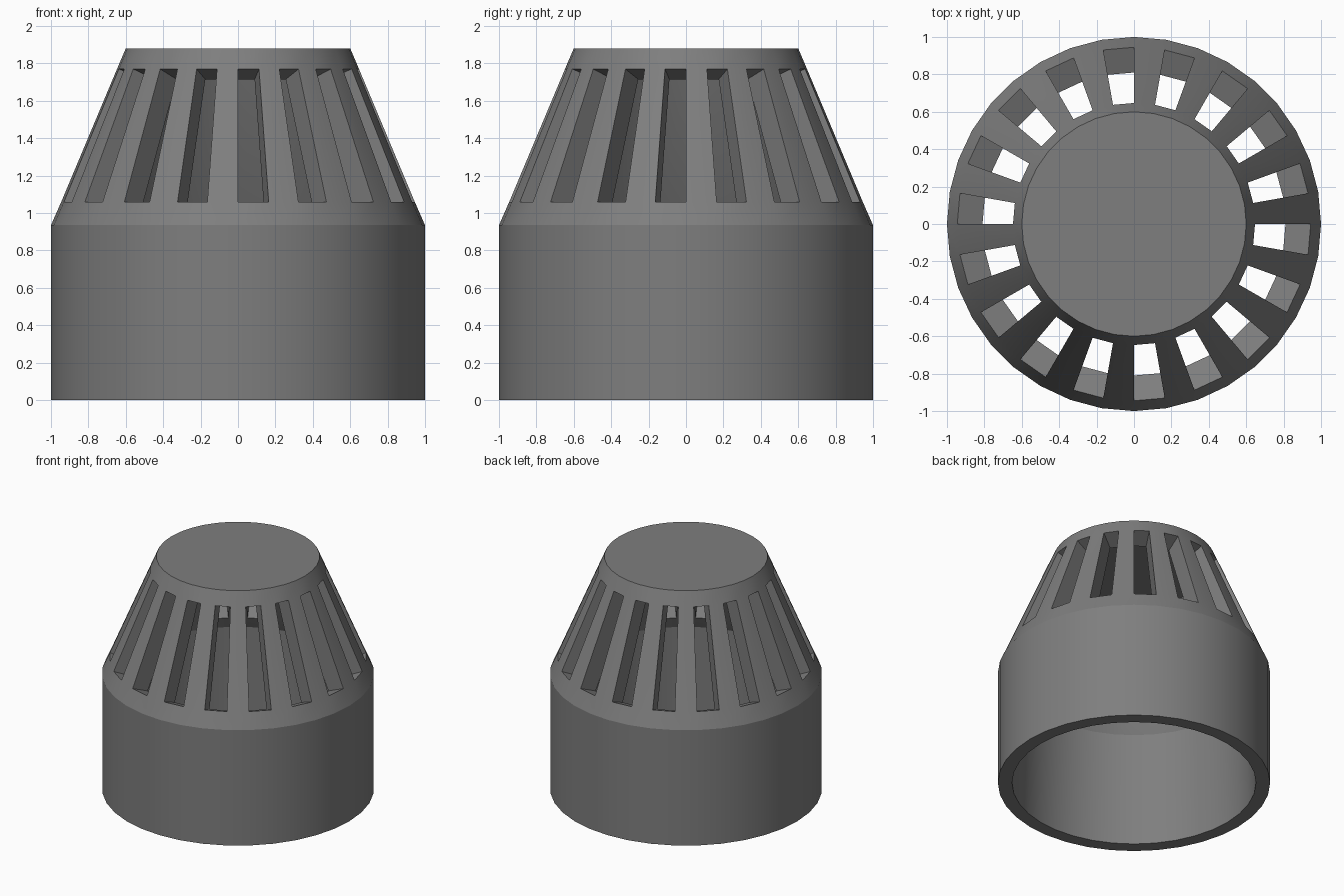
import bpy, bmesh, math

if "Cube" in bpy.data.objects:
    bpy.data.objects.remove(bpy.data.objects["Cube"])

SIDES = 36
# (radius, height) pairs: outer skin and matching inner skin
OUTER = [(1.0, 0.0), (1.0, 0.935), (0.945, 1.06), (0.647, 1.77), (0.6, 1.88)]
INNER = [(0.896, 0.0), (0.865, 0.905), (0.81, 1.005), (0.511, 1.715), (0.49, 1.77)]
SLOT_BAND = 2  # band between profile points 2 and 3 carries the slots


def ring(bm, r, z):
    step = 2 * math.pi / SIDES
    return [bm.verts.new((r * math.cos(i * step), r * math.sin(i * step), z))
            for i in range(SIDES)]


bm = bmesh.new()
outer = [ring(bm, r, z) for r, z in OUTER]
inner = [ring(bm, r, z) for r, z in INNER]

for i in range(SIDES):
    j = (i + 1) % SIDES
    # bottom rim
    bm.faces.new((outer[0][i], inner[0][i], inner[0][j], outer[0][j]))
    for k in range(len(OUTER) - 1):
        o, p = outer[k], outer[k + 1]
        a, b = inner[k], inner[k + 1]
        if k == SLOT_BAND and i % 2 == 1:
            # open slot: floor, top and two side walls
            bm.faces.new((o[i], o[j], a[j], a[i]))
            bm.faces.new((p[j], p[i], b[i], b[j]))
            bm.faces.new((o[i], a[i], b[i], p[i]))
            bm.faces.new((o[j], p[j], b[j], a[j]))
        else:
            # solid wall, both skins
            bm.faces.new((o[i], o[j], p[j], p[i]))
            bm.faces.new((a[j], a[i], b[i], b[j]))

# closed top and the ceiling below it
bm.faces.new(outer[-1])
bm.faces.new(list(reversed(inner[-1])))
bmesh.ops.recalc_face_normals(bm, faces=bm.faces[:])

mesh = bpy.data.meshes.new("vent_cap")
bm.to_mesh(mesh)
bm.free()
cap = bpy.data.objects.new("vent_cap", mesh)
bpy.context.collection.objects.link(cap)

# dark grey plastic
mat = bpy.data.materials.new("dark_grey")
mat.diffuse_color = (0.21, 0.21, 0.21, 1.0)
mat.use_nodes = True
mat.node_tree.nodes["Principled BSDF"].inputs["Base Color"].default_value = mat.diffuse_color
mesh.materials.append(mat)

# smooth round walls, crisp edges
bpy.context.view_layer.objects.active = cap
cap.select_set(True)
bpy.ops.object.shade_smooth_by_angle(angle=math.radians(20))
